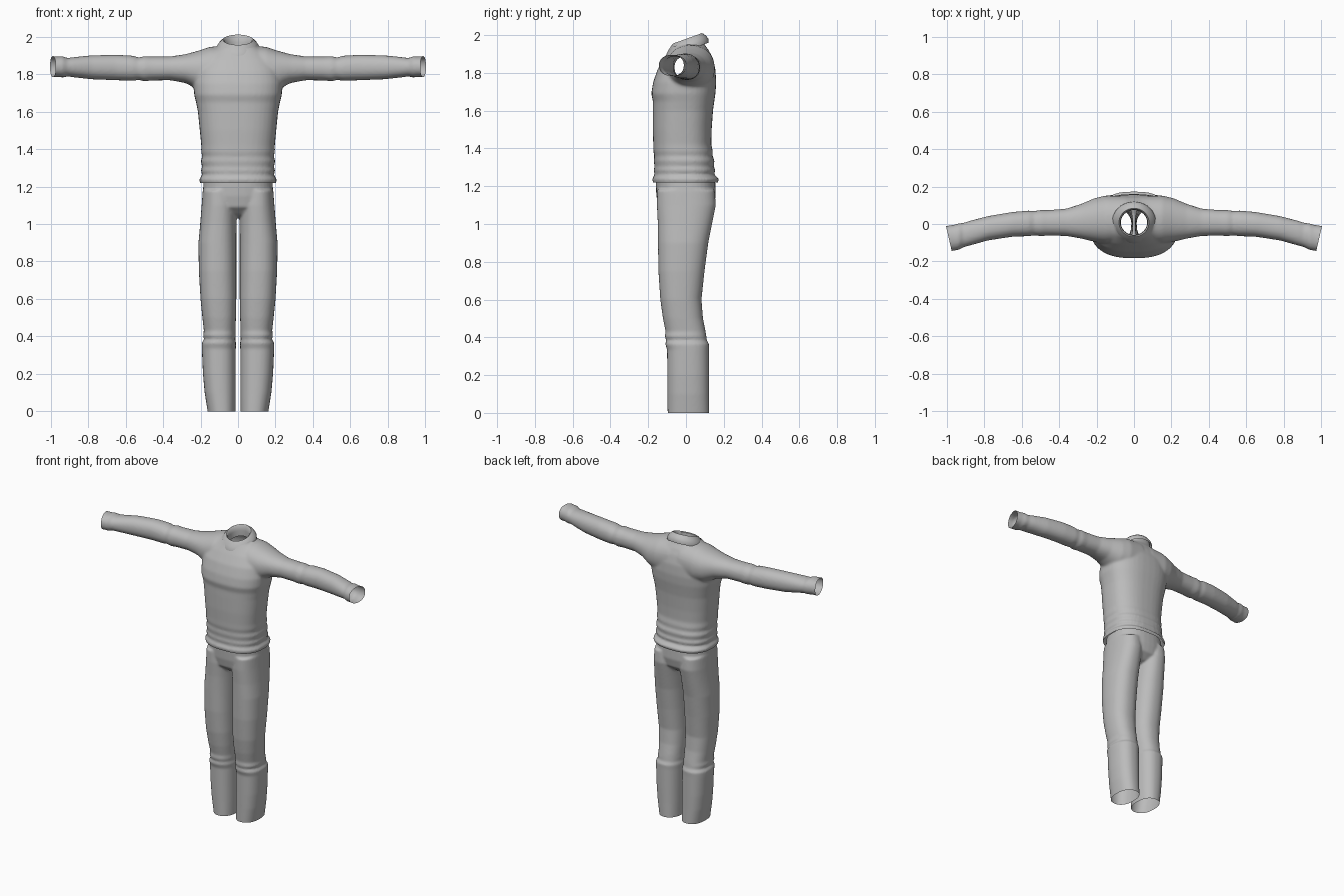
import bpy, bmesh, math
from mathutils import Vector

cloth = bpy.data.materials.new("grey cloth")
cloth.diffuse_color = (0.5, 0.5, 0.5, 1)


def ring(a0, a1, b0, b1, power, count=40):
    """Rounded cross-section filling the box a0..a1 by b0..b1."""
    pts = []
    for i in range(count):
        t = 2 * math.pi * i / count
        c, s = math.cos(t), math.sin(t)
        a = math.copysign(abs(c) ** (2 / power), c)
        b = math.copysign(abs(s) ** (2 / power), s)
        pts.append(((a0 + a1) / 2 + a * (a1 - a0) / 2, (b0 + b1) / 2 + b * (b1 - b0) / 2))
    return pts


def loft(bm, rings, caps=True):
    loops = [[bm.verts.new(p) for p in r] for r in rings]
    n = len(loops[0])
    for lo, hi in zip(loops, loops[1:]):
        for i in range(n):
            bm.faces.new((lo[i], lo[(i + 1) % n], hi[(i + 1) % n], hi[i]))
    if caps:
        bm.faces.new(loops[0][::-1])
        bm.faces.new(loops[-1])


def upright(bm, sections, power):
    loft(bm, [[(x, y, z) for x, y in ring(x0, x1, y0, y1, power)]
              for z, x0, x1, y0, y1 in sections])


def sideways(bm, sections, power, side):
    loft(bm, [[(side * x, y, z) for y, z in ring(y0, y1, z0, z1, power)]
              for x, y0, y1, z0, z1 in sections])


def finish(name, bm, angle=50):
    bmesh.ops.recalc_face_normals(bm, faces=bm.faces)
    mesh = bpy.data.meshes.new(name)
    bm.to_mesh(mesh)
    bm.free()
    mesh.materials.append(cloth)
    ob = bpy.data.objects.new(name, mesh)
    bpy.context.collection.objects.link(ob)
    bpy.ops.object.select_all(action='DESELECT')
    ob.select_set(True)
    bpy.context.view_layer.objects.active = ob
    bpy.ops.object.shade_smooth_by_angle(angle=math.radians(angle))
    return ob


def fuse(name, bm, cuts, voxel=0.008, rounds=8):
    """Blend overlapping tubes into one skin, then cut the open ends."""
    ob = finish(name, bm)
    rm = ob.modifiers.new("blend", 'REMESH')
    rm.mode, rm.voxel_size = 'VOXEL', voxel
    sm = ob.modifiers.new("soften", 'SMOOTH')
    sm.factor, sm.iterations = 0.5, rounds
    dg = bpy.context.evaluated_depsgraph_get()
    skin = bmesh.new()
    skin.from_mesh(ob.evaluated_get(dg).to_mesh())
    bpy.data.objects.remove(ob)
    for co, no in cuts:
        bmesh.ops.bisect_plane(skin, geom=skin.verts[:] + skin.edges[:] + skin.faces[:],
                               plane_co=co, plane_no=no, clear_outer=True)
    return finish(name, skin)


# Sweater: torso with hem folds (z, half width, front, back)
torso = [(1.16, .195, -.165, .155), (1.215, .200, -.172, .165), (1.237, .210, -.180, .178),
         (1.262, .190, -.166, .148), (1.285, .200, -.171, .156), (1.305, .191, -.166, .146),
         (1.335, .199, -.171, .152), (1.36, .191, -.168, .140), (1.385, .197, -.173, .142),
         (1.42, .196, -.173, .134), (1.5, .204, -.176, .136), (1.6, .214, -.176, .143),
         (1.65, .224, -.175, .150), (1.69, .234, -.184, .156), (1.75, .238, -.174, .160),
         (1.82, .228, -.150, .156), (1.88, .195, -.115, .140), (1.92, .145, -.088, .120),
         (1.95, .10, -.072, .098), (2.06, .08, -.058, .085)]
# Sleeve with elbow folds and a cuff (x, front, back, bottom, top)
sleeve = [(.04, -.100, .150, 1.70, 1.955), (.15, -.105, .152, 1.70, 1.945),
          (.21, -.095, .138, 1.715, 1.925), (.28, -.078, .108, 1.752, 1.906),
          (.36, -.064, .082, 1.767, 1.894), (.46, -.062, .074, 1.766, 1.893),
          (.50, -.065, .075, 1.761, 1.896), (.53, -.060, .069, 1.769, 1.888),
          (.56, -.065, .072, 1.764, 1.898), (.65, -.068, .064, 1.767, 1.903),
          (.78, -.088, .042, 1.772, 1.900), (.88, -.116, .016, 1.783, 1.890),
          (.91, -.124, .006, 1.788, 1.885), (.935, -.138, .004, 1.781, 1.896),
          (.96, -.142, -.004, 1.785, 1.893), (1.05, -.158, -.018, 1.779, 1.902)]
bm = bmesh.new()
upright(bm, [(z, -w, w, f, b) for z, w, f, b in torso], 2.5)
for side in (1, -1):
    sideways(bm, sleeve, 2.2, side)
neck_dir = Vector((0, -.34, 1)).normalized()
fuse("sweater", bm, [((0, 0, 1.22), (0, 0, -1)), ((0, 0, 1.962), neck_dir),
                     ((.986, -.085, 1.84), (.13, -.03, 0)),
                     ((-.986, -.085, 1.84), (-.13, -.03, 0))])

# Collar: folded band tilted forward (height on neck, radius)
bm = bmesh.new()
band = [(-.045, .118), (-.025, .117), (-.005, .104), (.012, .088), (.018, .080),
        (.012, .073), (-.02, .070), (-.06, .072)]
loft(bm, [[(x, y + .008, 1.965 + h + .36 * y) for x, y in ring(-r, r, -r * .95, r * .95, 2)]
          for h, r in band], caps=False)
finish("collar", bm)

# Trousers: hips and two legs with a knee fold
hips = [(1.27, .180, -.158, .150), (1.22, .184, -.160, .155), (1.15, .189, -.157, .158),
        (1.09, .185, -.145, .145), (1.05, .14, -.10, .10), (1.035, .08, -.06, .06)]
leg = [(1.18, .015, .188, -.152, .152), (1.1, .006, .194, -.154, .158),
       (1.0, .008, .202, -.149, .138), (.9, .009, .211, -.148, .118),
       (.75, .009, .209, -.146, .098), (.6, .009, .200, -.136, .082),
       (.5, .011, .190, -.122, .090), (.43, .014, .182, -.108, .104),
       (.405, .013, .187, -.112, .108), (.385, .015, .181, -.105, .110),
       (.365, .010, .194, -.110, .122), (.335, .012, .193, -.100, .121),
       (.2, .012, .187, -.099, .122), (.1, .012, .178, -.098, .122),
       (0, .013, .162, -.097, .123), (-.06, .013, .154, -.097, .123)]
bm = bmesh.new()
upright(bm, [(z, -w, w, f, b) for z, w, f, b in hips], 2.4)
for side in (1, -1):
    upright(bm, [(z, side * a, side * b, f, k) for z, a, b, f, k in leg], 2.3)
fuse("trousers", bm, [((0, 0, 0), (0, 0, -1)), ((0, 0, 1.235), (0, 0, 1))], voxel=0.007, rounds=6)
